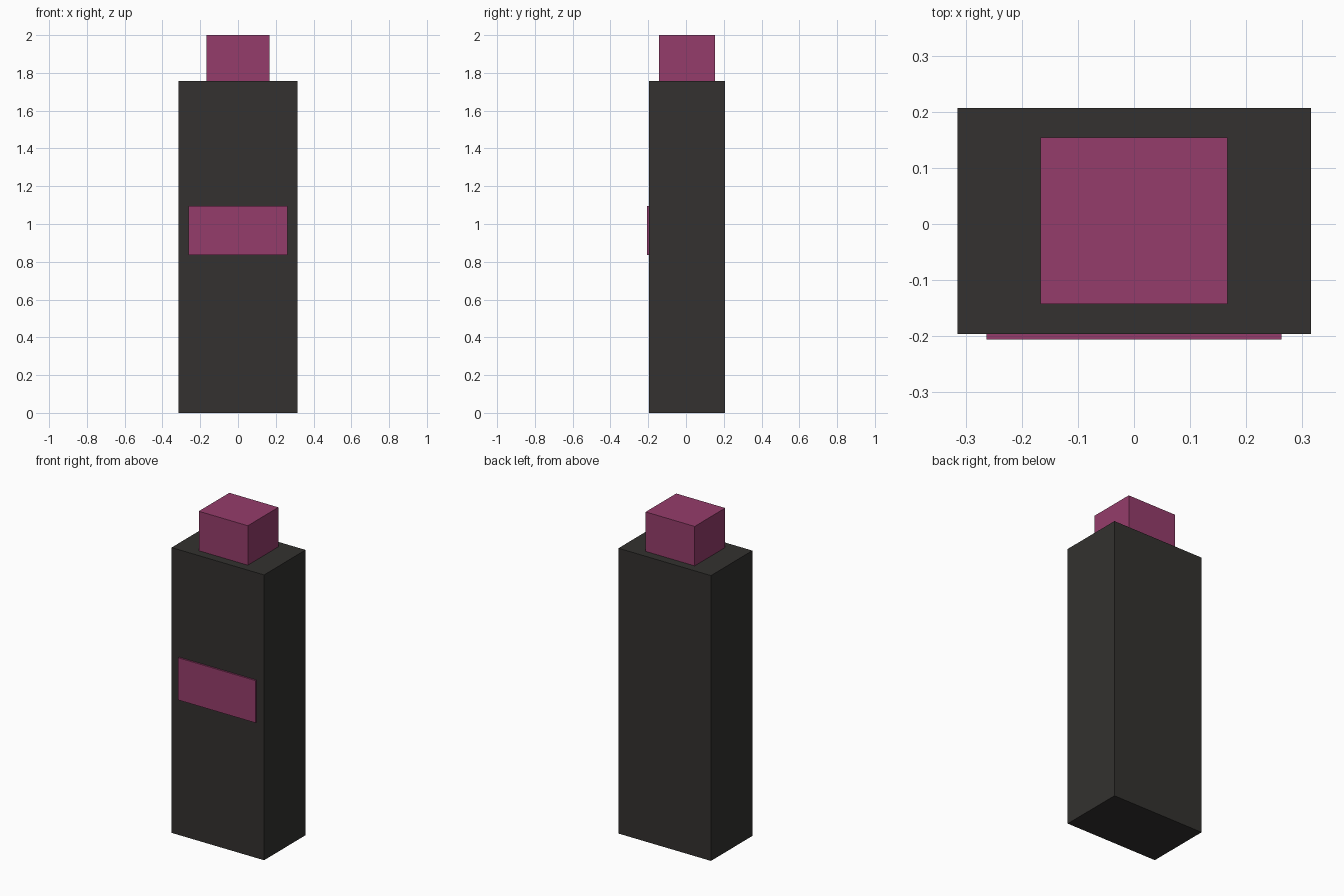
import bpy

if "Cube" in bpy.data.objects:
    bpy.data.objects.remove(bpy.data.objects["Cube"])


def material(name, rgb):
    m = bpy.data.materials.new(name)
    m.diffuse_color = (*rgb, 1)
    m.use_nodes = True
    m.node_tree.nodes["Principled BSDF"].inputs["Base Color"].default_value = m.diffuse_color
    return m


def box(name, lo, hi, mat):
    """Axis-aligned box between two corners."""
    centre = [(a + b) / 2 for a, b in zip(lo, hi)]
    bpy.ops.mesh.primitive_cube_add(size=1, location=centre)
    ob = bpy.context.object
    ob.name = name
    ob.scale = [b - a for a, b in zip(lo, hi)]
    bpy.ops.object.transform_apply(location=False, rotation=False, scale=True)
    ob.data.materials.append(mat)
    return ob


dark = material("dark_grey", (0.033, 0.031, 0.029))
pink = material("magenta", (0.3, 0.046, 0.147))

# Tall bottle body
box("body", (-0.315, -0.196, 0), (0.315, 0.207, 1.757), dark)
# Cap resting on top
box("cap", (-0.167, -0.143, 1.757), (0.167, 0.154, 2.0), pink)
# Thin raised label panel on the front
box("front_label", (-0.263, -0.206, 0.836), (0.263, -0.196, 1.096), pink)
